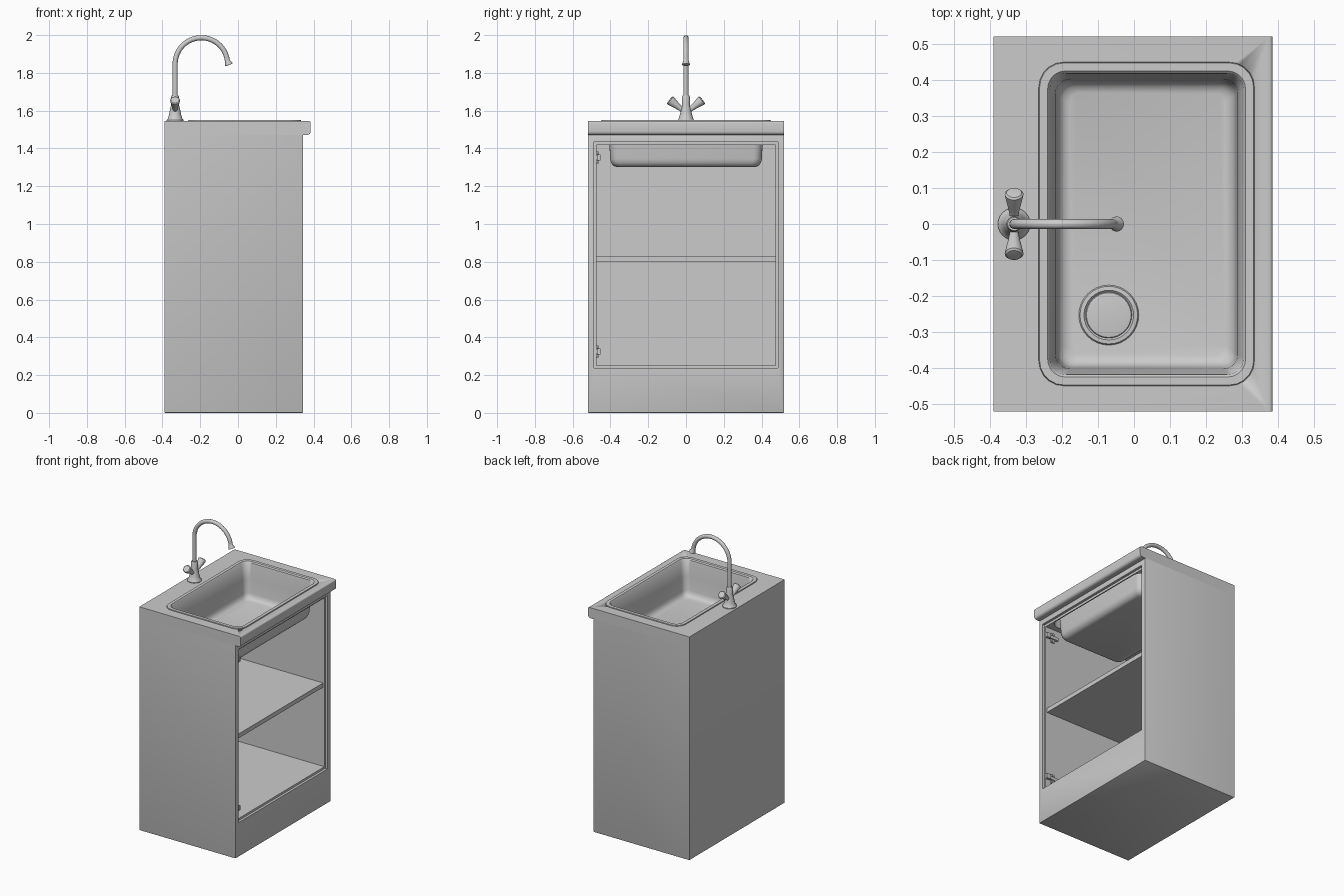
import bpy, bmesh
from math import sin, cos, pi, radians
from mathutils import Vector, Matrix

if "Cube" in bpy.data.objects:
    bpy.data.objects.remove(bpy.data.objects["Cube"])


def finish(name, bm, smooth=True):
    bmesh.ops.recalc_face_normals(bm, faces=bm.faces)
    me = bpy.data.meshes.new(name)
    bm.to_mesh(me)
    bm.free()
    ob = bpy.data.objects.new(name, me)
    bpy.context.collection.objects.link(ob)
    if smooth:
        bpy.ops.object.select_all(action='DESELECT')
        ob.select_set(True)
        bpy.context.view_layer.objects.active = ob
        bpy.ops.object.shade_smooth_by_angle(angle=radians(35))
    return ob


def add_box(bm, x, y, z):
    m = Matrix.Translation((sum(x) / 2, sum(y) / 2, sum(z) / 2)) @ \
        Matrix.Diagonal((x[1] - x[0], y[1] - y[0], z[1] - z[0], 1))
    bmesh.ops.create_cube(bm, size=1, matrix=m)


def box(name, x, y, z, smooth=False):
    bm = bmesh.new()
    add_box(bm, x, y, z)
    return finish(name, bm, smooth)


def loft(name, rings, cap_start=True, cap_end=True):
    bm = bmesh.new()
    vs = [[bm.verts.new(p) for p in r] for r in rings]
    n = len(vs[0])
    for a, b in zip(vs, vs[1:]):
        for i in range(n):
            j = (i + 1) % n
            bm.faces.new((a[i], a[j], b[j], b[i]))
    if cap_start:
        bm.faces.new(vs[0][::-1])
    if cap_end:
        bm.faces.new(vs[-1])
    return finish(name, bm)


def lathe(name, profile, origin, axis=(0, 0, 1), n=24, cap_start=True):
    q = Vector(axis).to_track_quat('Z', 'Y')
    rings = [[Vector(origin) + q @ Vector((r * cos(2 * pi * i / n), r * sin(2 * pi * i / n), h))
              for i in range(n)] for r, h in profile]
    return loft(name, rings, cap_start)


def rounded_rect(x0, x1, hy, r, z, seg=5):
    pts = []
    corners = ((x1 - r, hy - r), (x0 + r, hy - r), (x0 + r, r - hy), (x1 - r, r - hy))
    for k, (cx, cy) in enumerate(corners):
        for i in range(seg + 1):
            a = pi / 2 * (k + i / seg)
            pts.append((cx + r * cos(a), cy + r * sin(a), z))
    return pts


def cut(ob, *cutters):
    for c in cutters:
        c.hide_render = True
        c.hide_viewport = True
        m = ob.modifiers.new("cut", 'BOOLEAN')
        m.operation = 'DIFFERENCE'
        m.solver = 'EXACT'
        m.object = c


# Cabinet body with chamfered front and bottom edges
bm = bmesh.new()
add_box(bm, (-.39, .345), (-.52, .52), (0, 1.472))
edges = [e for e in bm.edges if all(v.co.z < .01 for v in e.verts)
         or all(v.co.x > .34 for v in e.verts)]
bmesh.ops.bevel(bm, geom=edges, offset=.006, segments=2, profile=.5, affect='EDGES')
body = finish("cabinet_body", bm)

# Countertop with a rounded front lip, extruded across the width
profile = [(-.39, 1.472), (-.39, 1.545)]
for cx, cz, r, a0 in ((.375, 1.535, .01, 90), (.367, 1.49, .018, 0)):
    for i in range(5):
        a = radians(a0 - 90 * i / 4)
        profile.append((cx + r * cos(a), cz + r * sin(a)))
counter = loft("countertop", [[(x, y, z) for x, z in profile] for y in (-.52, .52)])

# Cutters for the interior, the door rebate and the sink hole
inside = box("interior_cutter", (-.365, .34), (-.475, .475), (.252, 1.418))
rebate = box("rebate_cutter", (.328, .37), (-.487, .487), (.237, 1.434))
hole = loft("sink_hole_cutter", [rounded_rect(-.25, .32, .435, .055, z) for z in (1.3, 1.6)])
cut(body, inside, rebate, hole)
cut(counter, hole)

# Shelf
box("shelf", (-.37, .318), (-.477, .477), (.798, .828))

# Sink basin with a raised rim
basin = loft("sink_basin", [rounded_rect(*r) for r in (
    (-.265, .335, .45, .07, 1.544), (-.262, .332, .447, .067, 1.55),
    (-.24, .31, .425, .05, 1.55), (-.234, .304, .418, .045, 1.543),
    (-.218, .288, .402, .04, 1.44), (-.213, .282, .398, .04, 1.345),
    (-.209, .278, .393, .04, 1.326), (-.198, .267, .382, .036, 1.311),
    (-.18, .25, .365, .03, 1.305))], cap_start=False)
sol = basin.modifiers.new("thickness", 'SOLIDIFY')
sol.thickness = .004
sol.offset = -1 if basin.data.polygons[-1].normal.z > 0 else 1

# Drain
lathe("drain", [(.084, 0), (.08, .006), (.069, .007), (.064, .002), (.062, .005), (.05, .007)],
      (-.07, -.253, 1.304), n=32, cap_start=False)

# Tap body, flared at the foot
tx = -.333
lathe("tap_body", [(.045, 0), (.045, .006), (.038, .014), (.031, .04), (.025, .07), (.021, .085),
                   (.021, .13), (.018, .136)], (tx, 0, 1.544))

# Swan-neck spout
path = [(tx, 0, 1.66), (tx, 0, 1.75)]
path += [(-.194 + .139 * cos(a), 0, 1.847 + .139 * sin(a))
         for a in (radians(180 - 172 * i / 24) for i in range(25))]
cu = bpy.data.curves.new("tap_spout", 'CURVE')
cu.dimensions = '3D'
cu.bevel_depth = .0135
cu.bevel_resolution = 4
cu.use_fill_caps = True
sp = cu.splines.new('POLY')
sp.points.add(len(path) - 1)
for p, co in zip(sp.points, path):
    p.co = (*co, 1)
sp.use_smooth = True
bpy.context.collection.objects.link(bpy.data.objects.new("tap_spout", cu))

# Spout nozzle
lathe("tap_nozzle", [(.0135, -.004), (.015, .008), (.02, .018), (.021, .025), (.015, .026)],
      path[-1], (sin(radians(20)), 0, -cos(radians(20))), n=20)

# Pair of flared tap handles
for name, s in (("left_handle", -1), ("right_handle", 1)):
    lathe(name, [(.011, 0), (.012, .03), (.017, .06), (.025, .098), (.026, .106), (.021, .111),
                 (.012, .112)], (tx, 0, 1.588), (0, s * .78, .62))

# Door hinges on the inner side wall
for name, z in (("lower_hinge", .325), ("upper_hinge", 1.352)):
    bm = bmesh.new()
    add_box(bm, (.235, .325), (-.477, -.46), (z - .011, z + .011))
    add_box(bm, (.262, .29), (-.477, -.468), (z - .033, z + .033))
    add_box(bm, (.305, .335), (-.47, -.452), (z - .016, z + .016))
    for dz in (-.024, .024):
        bmesh.ops.create_cone(bm, cap_ends=True, segments=12, radius1=.007, radius2=.007, depth=.008,
                              matrix=Matrix.Translation((.276, -.466, z + dz)) @ Matrix.Rotation(pi / 2, 4, 'X'))
    finish(name, bm)
